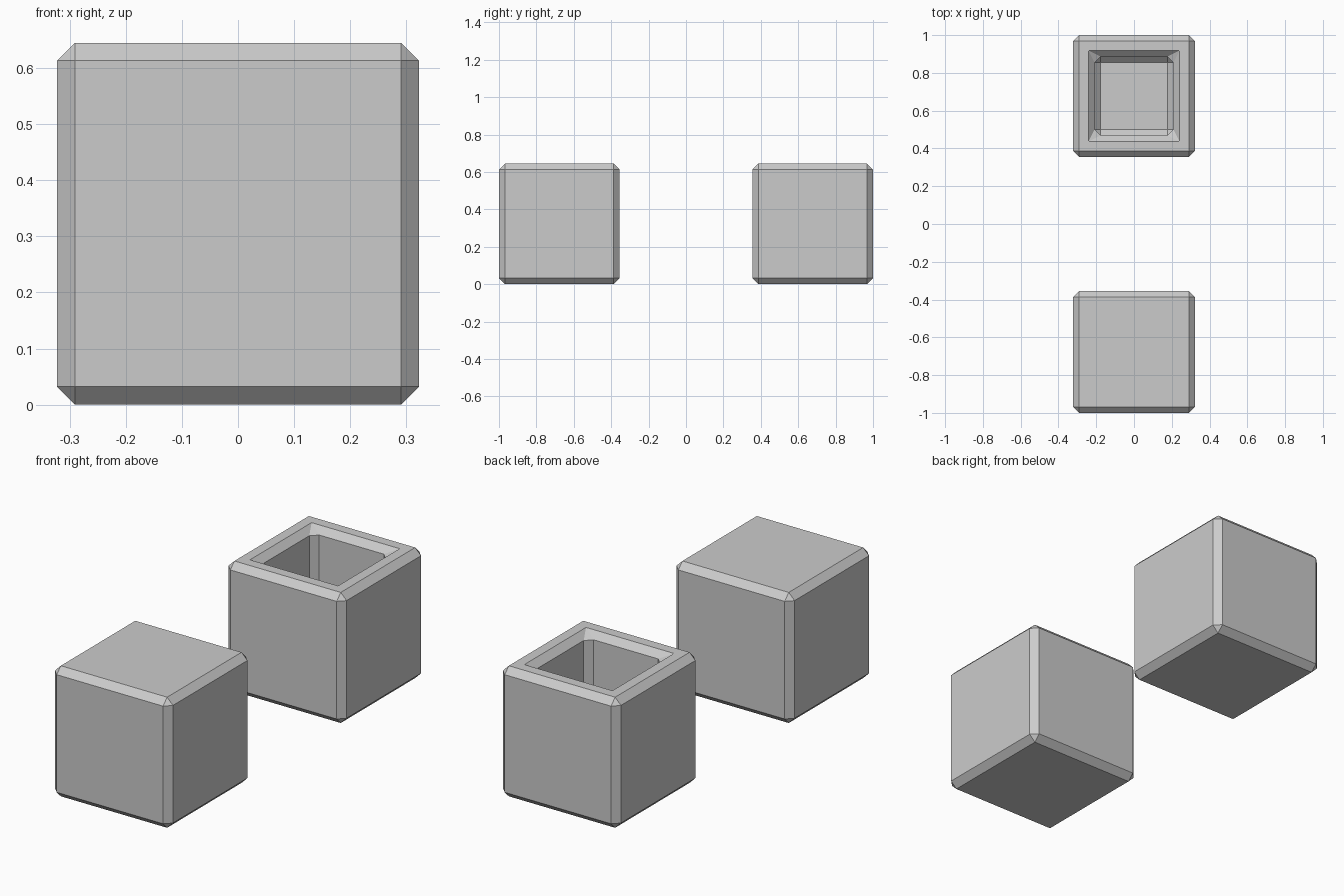
import bpy, bmesh
from mathutils import Matrix

if "Cube" in bpy.data.objects:
    bpy.data.objects.remove(bpy.data.objects["Cube"])

SIDE = 0.645
BEVEL = 0.032
Y = 1 - SIDE / 2


def block(name, y, hollow=False):
    bm = bmesh.new()
    bmesh.ops.create_cube(bm, size=SIDE, matrix=Matrix.Translation((0, 0, SIDE / 2)))
    if hollow:
        # square pocket sunk into the top face
        top = max(bm.faces, key=lambda f: f.calc_center_median().z)
        bmesh.ops.inset_region(bm, faces=[top], thickness=SIDE / 4)
        new = bmesh.ops.extrude_discrete_faces(bm, faces=[top])["faces"]
        bmesh.ops.translate(bm, verts=new[0].verts, vec=(0, 0, -SIDE / 2))
    # single flat chamfer on every real edge
    edges = [e for e in bm.edges if e.calc_face_angle(0) > 0.5]
    bmesh.ops.bevel(bm, geom=edges, offset=BEVEL, segments=1,
                    affect='EDGES', clamp_overlap=True)
    bmesh.ops.recalc_face_normals(bm, faces=bm.faces)
    mesh = bpy.data.meshes.new(name)
    bm.to_mesh(mesh)
    bm.free()
    obj = bpy.data.objects.new(name, mesh)
    obj.location.y = y
    bpy.context.collection.objects.link(obj)


block("solid_block", -Y)
block("hollow_block", Y, hollow=True)
